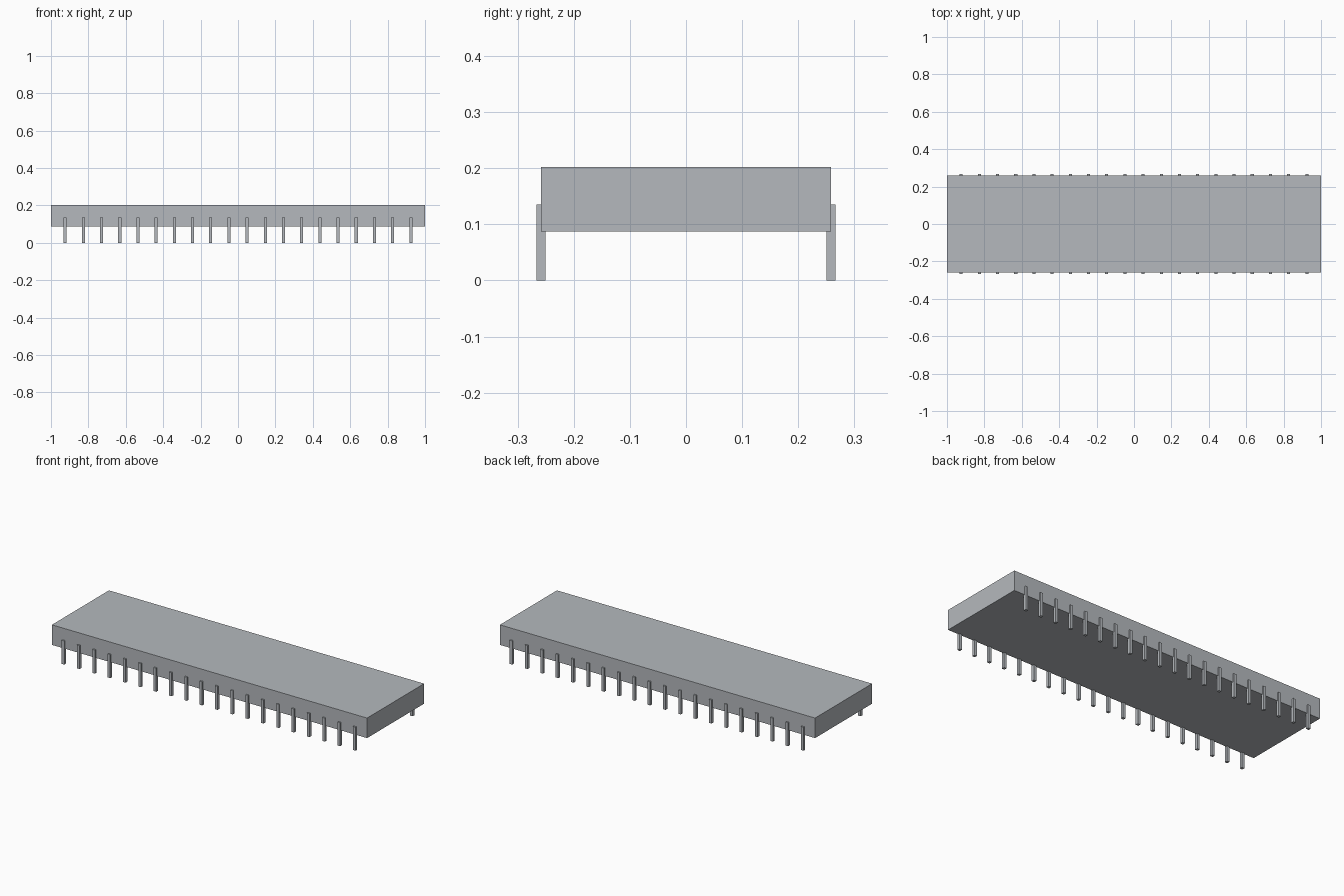
import bpy

if "Cube" in bpy.data.objects:
    bpy.data.objects.remove(bpy.data.objects["Cube"])

BODY_Y = 0.2585                   # half depth of the body
BODY_Z0, BODY_Z1 = 0.0875, 0.2025  # body underside and top
PINS = 20                         # pins per side
PIN_X = 0.924                     # x of the last pin
PIN_W, PIN_H = 0.0162, 0.135

# Cool mid-grey used on every part
grey = bpy.data.materials.new("cool_grey")
grey.diffuse_color = (0.46, 0.485, 0.51, 1)
grey.use_nodes = True
grey.node_tree.nodes["Principled BSDF"].inputs["Base Color"].default_value = grey.diffuse_color


def box(name, x, y, z0, z1, sx, sy):
    bpy.ops.mesh.primitive_cube_add(size=1, location=(x, y, (z0 + z1) / 2))
    ob = bpy.context.object
    ob.name = name
    ob.scale = (sx, sy, z1 - z0)
    bpy.ops.object.transform_apply(location=False, rotation=False, scale=True)
    ob.data.materials.append(grey)
    return ob


# Flat rectangular package body
box("chip_body", 0, 0, BODY_Z0, BODY_Z1, 2.0, 2 * BODY_Y)

# Two rows of square pins, half sunk into the long sides
for side, y in (("front", -BODY_Y), ("back", BODY_Y)):
    row = box(f"{side}_pin_row", -PIN_X, y, 0, PIN_H, PIN_W, PIN_W)
    array = row.modifiers.new("repeat_pins", 'ARRAY')
    array.count = PINS
    array.use_relative_offset = False
    array.use_constant_offset = True
    array.constant_offset_displace = (2 * PIN_X / (PINS - 1), 0, 0)
